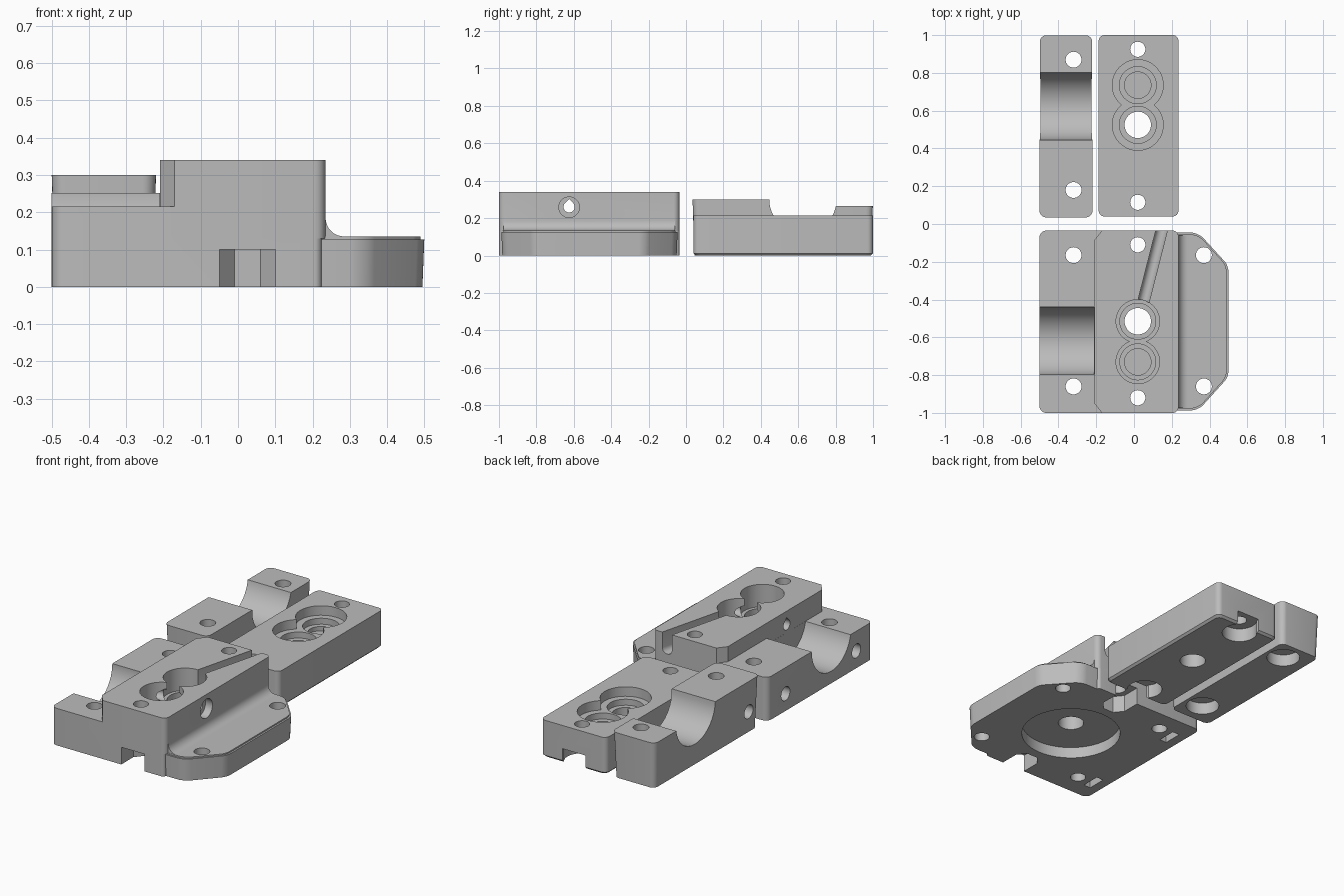
import bpy
import math
from mathutils import Matrix

cube = bpy.data.objects.get("Cube")
if cube:
    bpy.data.objects.remove(cube, do_unlink=True)

grey = bpy.data.materials.new("plain_grey")
grey.use_nodes = True
COLOUR = (0.5, 0.5, 0.5, 1)
grey.diffuse_color = COLOUR
grey.node_tree.nodes["Principled BSDF"].inputs["Base Color"].default_value = COLOUR


def rounded(points, steps=6):
    """Outline from (u, v) or (u, v, radius) corners."""
    out = []
    for i, p in enumerate(points):
        if len(p) == 2:
            out.append(p)
            continue
        u, v, r = p
        dirs = []
        for q in (points[i - 1], points[(i + 1) % len(points)]):
            d = math.hypot(q[0] - u, q[1] - v)
            dirs.append(((q[0] - u) / d, (q[1] - v) / d))
        (au, av), (bu, bv) = dirs
        for k in range(steps + 1):
            t = math.pi / 2 * k / steps
            a, b = r * (1 - math.sin(t)), r * (1 - math.cos(t))
            out.append((u + au * a + bu * b, v + av * a + bv * b))
    return out


def rect(u0, u1, v0, v1, r=0):
    corners = [(u0, v0), (u1, v0), (u1, v1), (u0, v1)]
    return rounded([c + (r,) for c in corners]) if r else corners


def circle(u, v, r, n=48):
    return [(u + r * math.cos(math.tau * k / n), v + r * math.sin(math.tau * k / n))
            for k in range(n)]


def prism(name, outline, w0, w1, axis="z", draft=0):
    """Extrude an outline along an axis; draft shrinks the first end."""
    n = len(outline)
    cu = (min(p[0] for p in outline) + max(p[0] for p in outline)) / 2
    cv = (min(p[1] for p in outline) + max(p[1] for p in outline)) / 2
    hu = max(p[0] for p in outline) - cu
    hv = max(p[1] for p in outline) - cv
    su, sv = 1 - draft / hu, 1 - draft / hv
    first = [(cu + (u - cu) * su, cv + (v - cv) * sv) for u, v in outline]
    place = {"x": lambda u, v, w: (w, u, v),
             "y": lambda u, v, w: (u, w, v),
             "z": lambda u, v, w: (u, v, w)}[axis]
    verts = [place(u, v, w0) for u, v in first] + [place(u, v, w1) for u, v in outline]
    faces = [tuple(reversed(range(n))), tuple(range(n, 2 * n))]
    faces += [(i, (i + 1) % n, n + (i + 1) % n, n + i) for i in range(n)]
    area = sum(outline[i - 1][0] * outline[i][1] - outline[i][0] * outline[i - 1][1]
               for i in range(n))
    if (area > 0) == (axis == "y"):
        faces = [tuple(reversed(f)) for f in faces]
    mesh = bpy.data.meshes.new(name)
    mesh.from_pydata(verts, [], faces)
    mesh.materials.append(grey)
    obj = bpy.data.objects.new(name, mesh)
    bpy.context.collection.objects.link(obj)
    return obj


def combine(body, tool, operation="DIFFERENCE"):
    mod = body.modifiers.new("shape", "BOOLEAN")
    mod.operation, mod.solver, mod.object = operation, "EXACT", tool
    graph = bpy.context.evaluated_depsgraph_get()
    mesh = bpy.data.meshes.new_from_object(body.evaluated_get(graph))
    body.modifiers.clear()
    body.data = mesh
    bpy.data.objects.remove(tool, do_unlink=True)


def cut(body, outline, w0, w1, axis="z"):
    combine(body, prism("cutter", outline, w0, w1, axis))


def drill(body, u, v, r, w0=-0.1, w1=0.5, axis="z"):
    cut(body, circle(u, v, r), w0, w1, axis)


def finish(obj):
    bpy.ops.object.select_all(action="DESELECT")
    obj.select_set(True)
    bpy.context.view_layer.objects.active = obj
    bpy.ops.object.shade_smooth_by_angle(angle=math.radians(30))


MID = 0.02      # x of the shaft line
ARM = -0.32     # x of the arm screws

# Main body: arm, raised pad, tall block, flange with fillet
main = prism("main_body", rounded([(-0.5, -1, 0.035), (0.225, -1, 0.02),
                                  (0.225, -0.035, 0.02), (-0.5, -0.035, 0.035)]), 0, 0.215)
combine(main, prism("pad", rounded([(-0.5, -0.5), (-0.15, -0.5), (-0.15, -0.035),
                                    (-0.5, -0.035, 0.035)]), 0.1, 0.252), "UNION")
combine(main, prism("block", rounded([(-0.17, -1), (0.235, -1, 0.03), (0.235, -0.035, 0.03),
                                      (-0.17, -0.035), (-0.21, -0.085), (-0.21, -0.95)]),
                    0.13, 0.34), "UNION")


def flange_outline(inset):
    e = 0.5 - inset
    lo, hi = -0.987 + inset, -0.045 - inset
    return rounded([(0.1, lo), (0.34, lo, 0.04), (e, -0.81, 0.03),
                    (e, -0.22, 0.03), (0.34, hi, 0.04), (0.1, hi)])


combine(main, prism("flange", flange_outline(0), 0, 0.127, draft=0.005), "UNION")
combine(main, prism("flange_top", flange_outline(0.01), 0.1, 0.135), "UNION")
fillet = [(0.2, 0.12), (0.285, 0.12), (0.285, 0.135)]
fillet += [(0.285 - 0.05 * math.sin(t), 0.185 - 0.05 * math.cos(t))
           for t in [math.pi / 2 * k / 8 for k in range(1, 9)]] + [(0.2, 0.185)]
combine(main, prism("fillet", fillet, -0.975, -0.06, "y"), "UNION")

# Round saddle across the arm
drill(main, -0.62, 0.25, 0.18, -0.6, -0.2105, "x")

# Motor recess, shaft seats and shaft hole
drill(main, MID, -0.515, 0.27, -0.1, 0.065)
for y, floor in ((-0.515, -0.1), (-0.73, 0.13)):
    drill(main, MID, y, 0.115, 0.21)
    drill(main, MID, y, 0.095, 0.17)
    drill(main, MID, y, 0.07, floor)

# Screw holes
for y in (-0.165, -0.86):
    drill(main, ARM, y, 0.042)
    drill(main, 0.37, y, 0.042)
for y in (-0.11, -0.92):
    drill(main, MID, y, 0.04)

# Nut traps open to the ends, nut slots and side screws in the arm
cut(main, [(-0.05, -1.1), (0.1, -1.1), (0.1, -0.89), (0.06, -0.84), (-0.01, -0.84),
           (-0.05, -0.89)], -0.1, 0.1)
cut(main, [(-0.05, 0.1), (-0.05, -0.14), (-0.01, -0.19), (0.06, -0.19), (0.1, -0.14),
           (0.1, 0.1)], -0.1, 0.1)
for y in (-0.2, -0.85):
    drill(main, y, 0.1, 0.04, -0.6, -0.31, "x")
    cut(main, rect(-0.445, -0.4, y - 0.055, y + 0.055), -0.1, 0.14)

# Cross bore with a pointed roof and a countersunk end
bore = [(-0.625, 0.302)] + [(-0.625 + 0.03 * math.cos(t), 0.26 + 0.03 * math.sin(t))
                            for t in [math.radians(135 + 270 * k / 18) for k in range(19)]]
cut(main, bore, -0.3, 0.4, "x")
drill(main, -0.625, 0.258, 0.055, 0.19, 0.4, "x")

# Slanted feed channel with a round floor
channel = [(0.03, 0.45), (-0.03, 0.45)]
channel += [(0.03 * math.cos(t), 0.25 + 0.03 * math.sin(t))
            for t in [math.pi * (1 + k / 12) for k in range(13)]]
tool = prism("cutter", channel, 0, 0.5, "y")
tool.data.transform(Matrix.Translation((0.045, -0.43, 0)) @ Matrix.Rotation(-0.25, 4, "Z"))
combine(main, tool)
finish(main)

# Cover plate with stepped shaft seats
cover = prism("cover_plate", rect(-0.187, 0.235, 0.04, 1, 0.03), 0.012, 0.215)
combine(cover, prism("cover_foot", rect(-0.187, 0.235, 0.04, 1, 0.03), 0, 0.012,
                     draft=0.012), "UNION")
for y, floor in ((0.525, -0.1), (0.735, 0.1)):
    drill(cover, MID, y, 0.135, 0.16)
    drill(cover, MID, y, 0.098, 0.125)
    drill(cover, MID, y, 0.07, floor)
for y, end in ((0.115, -0.1), (0.925, 1.1)):
    drill(cover, MID, y, 0.04)
    drill(cover, MID, y, 0.095, -0.1, 0.08)
    cut(cover, rect(MID - 0.075, MID + 0.075, min(y, end), max(y, end)), -0.1, 0.08)
finish(cover)

# Clamp with one tall and one short shoulder
clamp = prism("clamp", rect(-0.5, -0.22, 0.035, 1, 0.035), 0, 0.3, draft=0.01)
cut(clamp, rect(-0.6, -0.1, 0.65, 1.1), 0.265, 0.5)
drill(clamp, 0.625, 0.3, 0.18, -0.6, -0.1, "x")
for y in (0.18, 0.87):
    drill(clamp, ARM, y, 0.042)
    drill(clamp, ARM - 0.02, y, 0.09, -0.1, 0.07)
drill(clamp, 0.13, 0.12, 0.04, -0.6, -0.31, "x")
finish(clamp)
